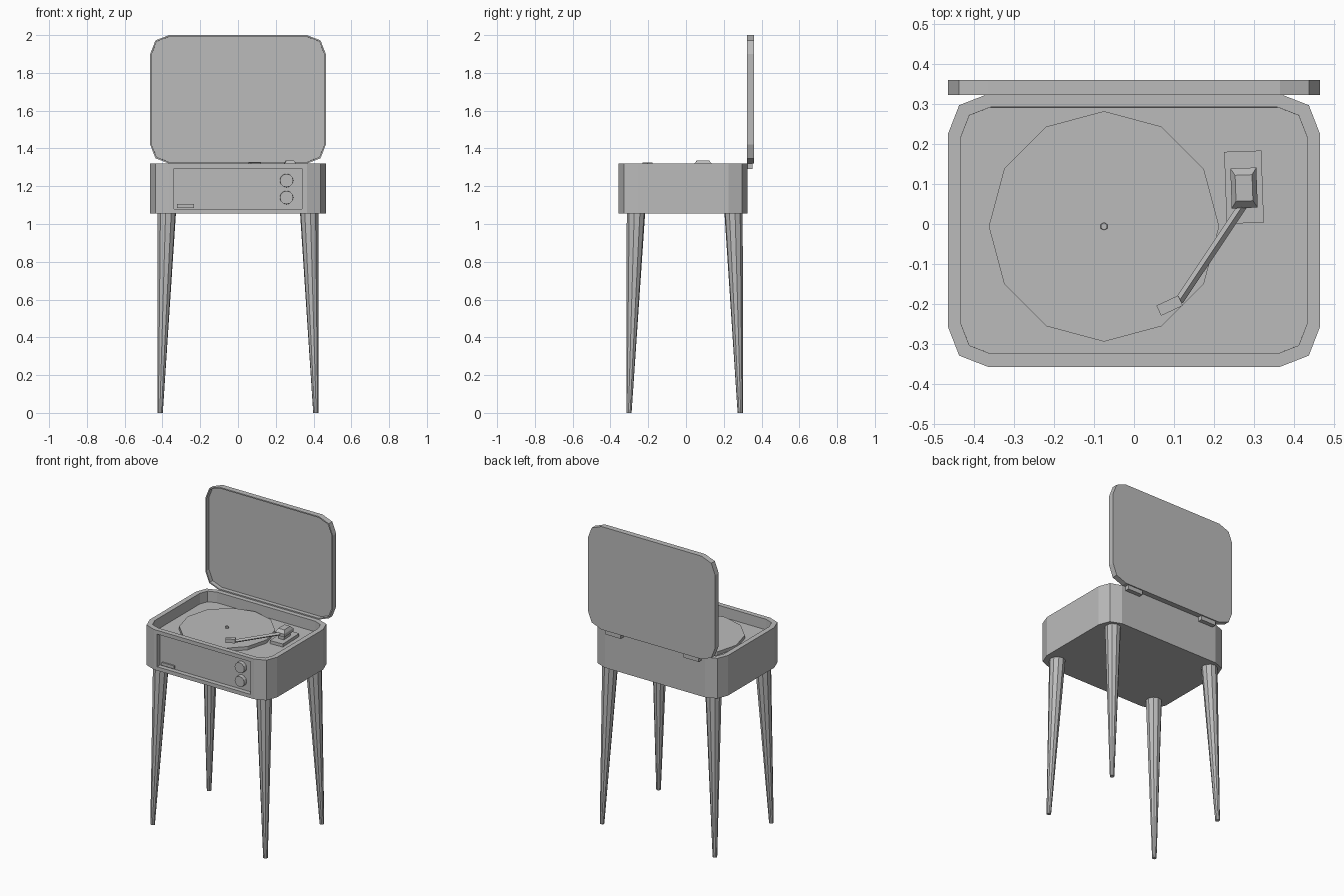
import bpy, bmesh
from math import radians, pi
from mathutils import Vector, Matrix

cube = bpy.data.objects.get("Cube")
if cube:
    bpy.data.objects.remove(cube, do_unlink=True)

GREY = (0.5, 0.5, 0.5, 1)
grey = bpy.data.materials.new("plain grey")
grey.use_nodes = True
grey.diffuse_color = GREY
grey.node_tree.nodes["Principled BSDF"].inputs["Base Color"].default_value = GREY


def finish(name, bm):
    mesh = bpy.data.meshes.new(name)
    bm.to_mesh(mesh)
    bm.free()
    mesh.materials.append(grey)
    obj = bpy.data.objects.new(name, mesh)
    bpy.context.collection.objects.link(obj)
    return obj


def clipped_rect(x, low, high):
    """Rectangle whose corners are cut by two facets each."""
    far, mid = 0.1, 0.028
    cut = [(0, far), (mid, mid), (far, 0)]
    left = [(-x + a, low + b) for a, b in cut]
    right = [(x - a, low + b) for a, b in reversed(cut)]
    upper = [(a, low + high - b) for a, b in reversed(left + right)]
    return left + right + upper


def prism(points, offset):
    """Solid made by sweeping a flat outline along an offset."""
    bm = bmesh.new()
    face = bm.faces.new([bm.verts.new(p) for p in points])
    ext = bmesh.ops.extrude_face_region(bm, geom=[face], use_keep_orig=True)
    bmesh.ops.translate(bm, vec=offset, verts=[v for v in ext["geom"] if isinstance(v, bmesh.types.BMVert)])
    bmesh.ops.recalc_face_normals(bm, faces=bm.faces)
    return bm


def recess(bm, direction, border, depth):
    """Sink the face looking along direction, leaving a border."""
    bm.normal_update()
    face = max(bm.faces, key=lambda f: (round(f.normal.dot(Vector(direction)), 3), f.calc_area()))
    bmesh.ops.inset_region(bm, faces=[face], thickness=border, use_even_offset=True)
    bmesh.ops.inset_region(bm, faces=[face], thickness=0.0002, depth=-depth)


def box(name, centre, size, turn=0, taper=1.0):
    bm = bmesh.new()
    bmesh.ops.create_cube(bm, size=1)
    for v in bm.verts:
        if v.co.z > 0:
            v.co.x *= taper
            v.co.y *= taper
    bm.transform(Matrix.Translation(centre) @ Matrix.Rotation(radians(turn), 4, "Z")
                 @ Matrix.Diagonal((*size, 1)))
    return finish(name, bm)


def rod(name, start, end, r1, r2, sides, spin=0.0):
    start, end = Vector(start), Vector(end)
    axis = end - start
    bm = bmesh.new()
    bmesh.ops.create_cone(bm, cap_ends=True, segments=sides, radius1=r1, radius2=r2, depth=axis.length)
    bm.transform(Matrix.Translation((start + end) / 2) @ axis.to_track_quat("Z", "Y").to_matrix().to_4x4()
                 @ Matrix.Rotation(spin, 4, "Z"))
    return finish(name, bm)


# Cabinet with sunken deck and front panel
BOTTOM, TOP, DECK = 1.055, 1.32, 1.25
body = prism([(x, y, BOTTOM) for x, y in clipped_rect(0.465, -0.357, 0.325)], (0, 0, TOP - BOTTOM))
recess(body, (0, 0, 1), 0.033, TOP - DECK)
recess(body, (0, -1, 0), 0.025, 0.03)
finish("cabinet", body)

# Open lid, hollow on the front
lid = prism([(x, 0.36, z) for x, z in clipped_rect(0.465, 1.32, 2.0)], (0, -0.037, 0))
recess(lid, (0, -1, 0), 0.008, 0.028)
finish("lid", lid)

# Hinges and legs, mirrored left and right
for side, sx in (("right", -1), ("left", 1)):
    box(f"hinge_{side}", (sx * 0.285, 0.338, 1.308), (0.11, 0.03, 0.032))
    for end, y_top, y_foot in (("front", -0.265, -0.302), ("back", 0.252, 0.287)):
        rod(f"leg_{end}_{side}", (sx * 0.412, y_foot, 0), (sx * 0.377, y_top, BOTTOM + 0.003),
            0.014, 0.049, 10)

# Control knobs and name plate on the front panel
for name, z in (("upper_knob", 1.23), ("lower_knob", 1.14)):
    rod(name, (0.257, -0.326, z), (0.257, -0.352, z), 0.036, 0.035, 12)
box("front_plate", (-0.277, -0.33, 1.096), (0.09, 0.012, 0.02))

# Platter and spindle
rod("platter", (-0.075, -0.006, DECK), (-0.075, -0.006, 1.272), 0.288, 0.288, 12)
rod("spindle", (-0.075, -0.006, 1.27), (-0.075, -0.006, 1.285), 0.01, 0.009, 6)

# Tonearm assembly
box("arm_base", (0.275, 0.092, 1.259), (0.093, 0.18, 0.022), 2)
box("arm_post", (0.275, 0.09, 1.285), (0.04, 0.07, 0.04), 2)
box("arm_pivot", (0.275, 0.09, 1.306), (0.065, 0.1, 0.02), 2)
box("arm_pivot_cap", (0.275, 0.09, 1.3255), (0.065, 0.1, 0.019), 2, 0.65)
rod("tonearm", (0.113, -0.192, 1.308), (0.278, 0.055, 1.308), 0.011, 0.011, 4, pi / 2)
box("headshell", (0.089, -0.204, 1.312), (0.06, 0.028, 0.026), 25)
